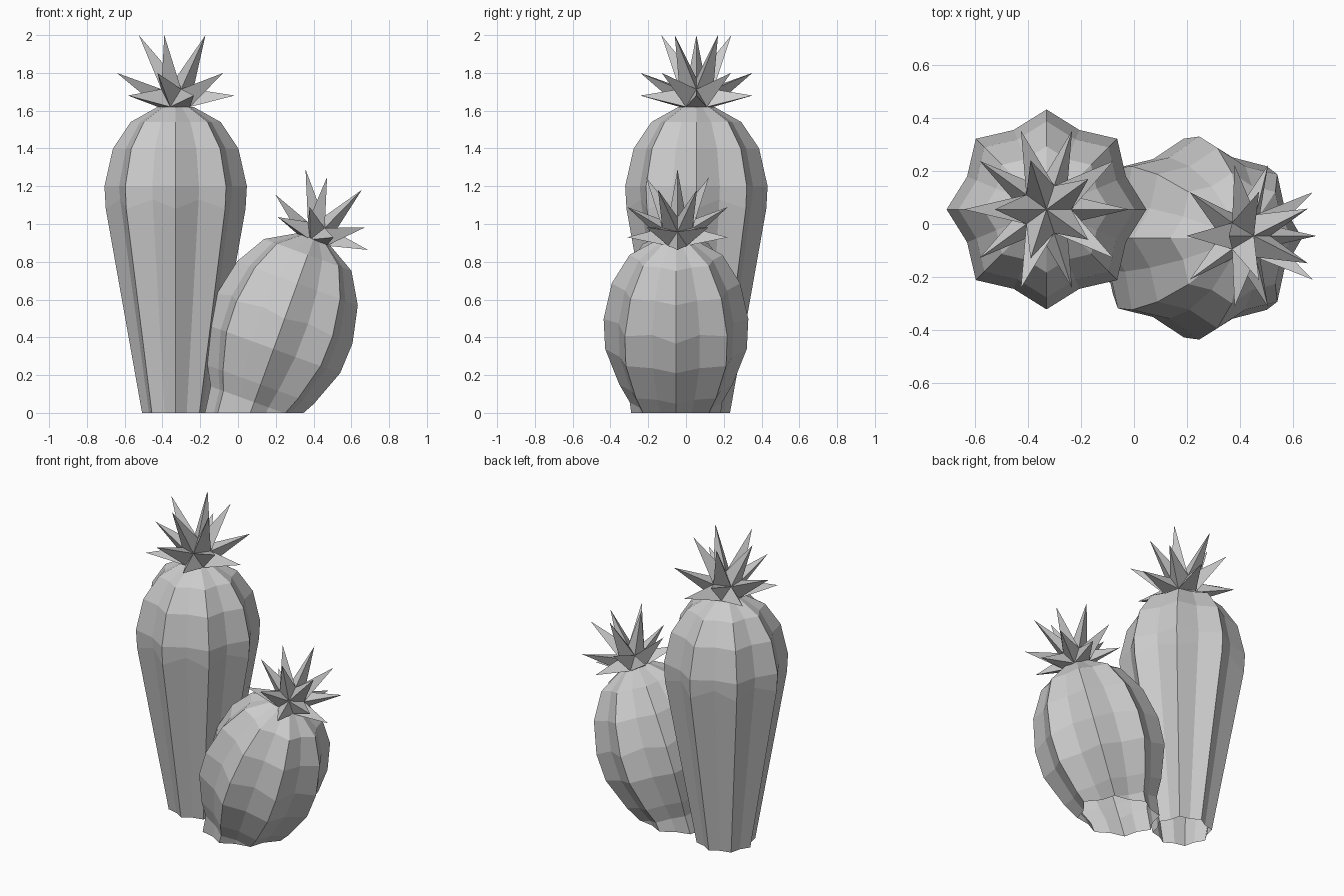
import bpy, bmesh
from math import sin, cos, radians, tau
from mathutils import Matrix, Vector

cube = bpy.data.objects.get("Cube")
if cube:
    bpy.data.objects.remove(cube)

grey = bpy.data.materials.new("plain_grey")
grey.use_nodes = True
grey.diffuse_color = (0.6, 0.6, 0.6, 1)
grey.node_tree.nodes["Principled BSDF"].inputs["Base Color"].default_value = (0.6, 0.6, 0.6, 1)

RIBS = 8


def polar(r, angle, z):
    return Vector((r * cos(angle), r * sin(angle), z))


def finish(bm, name, matrix, trim=False):
    bmesh.ops.transform(bm, matrix=matrix, verts=bm.verts)
    if trim:  # cut a leaning body off level with the ground
        bmesh.ops.bisect_plane(bm, geom=bm.verts[:] + bm.edges[:] + bm.faces[:],
                               plane_co=(0, 0, 0), plane_no=(0, 0, 1), clear_inner=True)
    bmesh.ops.recalc_face_normals(bm, faces=bm.faces)
    mesh = bpy.data.meshes.new(name)
    bm.to_mesh(mesh)
    bm.free()
    mesh.materials.append(grey)
    obj = bpy.data.objects.new(name, mesh)
    bpy.context.collection.objects.link(obj)


def ribbed_body(name, profile, matrix, trim=False):
    """Loft star-shaped rings of (height, ridge radius, valley lift); the bottom is open."""
    bm = bmesh.new()
    n = RIBS * 2
    rings = []
    for z, r, lift in profile:
        rings.append([bm.verts.new(polar(r * (0.86 if i % 2 else 1), tau * i / n,
                                         z + (lift if i % 2 else 0))) for i in range(n)])
    for low, high in zip(rings, rings[1:]):
        for i in range(n):
            j = (i + 1) % n
            bm.faces.new((low[i], low[j], high[j], high[i]))
    bm.faces.new(rings[-1])
    finish(bm, name, matrix, trim)


def spiky_flower(name, matrix):
    """Upper three tiers of an icosahedron, each face drawn out to a spike."""
    bm = bmesh.new()
    step = tau / 5
    top = bm.verts.new((0, 0, 0.105))
    upper = [bm.verts.new(polar(0.094, step * k, 0.047)) for k in range(5)]
    lower = [bm.verts.new(polar(0.094, step * (k + 0.5), -0.047)) for k in range(5)]

    def spike(a, b, c, r, angle, z):
        tip = bm.verts.new(polar(r, angle, z))
        for p, q in ((a, b), (b, c), (c, a)):
            bm.faces.new((p, q, tip))

    for k in range(5):
        u, v = upper[k], upper[(k + 1) % 5]
        mid = step * (k + 0.5)
        spike(top, u, v, 0.195, mid, 0.333)
        spike(u, lower[k], v, 0.312, mid, 0.133)
        spike(u, lower[k - 1], lower[k], 0.312, step * k, 0.013)
    bm.faces.new(lower)
    finish(bm, name, matrix)


# Tall upright cactus
tall = Matrix.Translation((-0.33, 0.055, 0))
ribbed_body("tall_cactus_body",
            [(0, 0.178, 0), (1.08, 0.37, 0.05), (1.2, 0.377, 0), (1.4, 0.332, 0),
             (1.54, 0.238, 0), (1.62, 0.095, 0)], tall)
spiky_flower("tall_cactus_flower", tall @ Matrix.Translation((0, 0, 1.667)))

# Short cactus leaning to its left
lean = Matrix.Rotation(radians(20), 4, 'Y')
short = Matrix.Translation((0.065, -0.053, 0)) @ lean
ribbed_body("short_cactus_body",
            [(-0.2, 0.21, 0), (0.06, 0.245, 0), (0.16, 0.3, 0), (0.36, 0.375, 0),
             (0.53, 0.383, 0.02), (0.73, 0.34, 0), (0.89, 0.246, 0), (0.98, 0.09, 0)],
            short, trim=True)
spiky_flower("short_cactus_flower",
             Matrix.Translation((0.42, -0.045, 0.948)) @ lean @ Matrix.Scale(0.9, 4))
